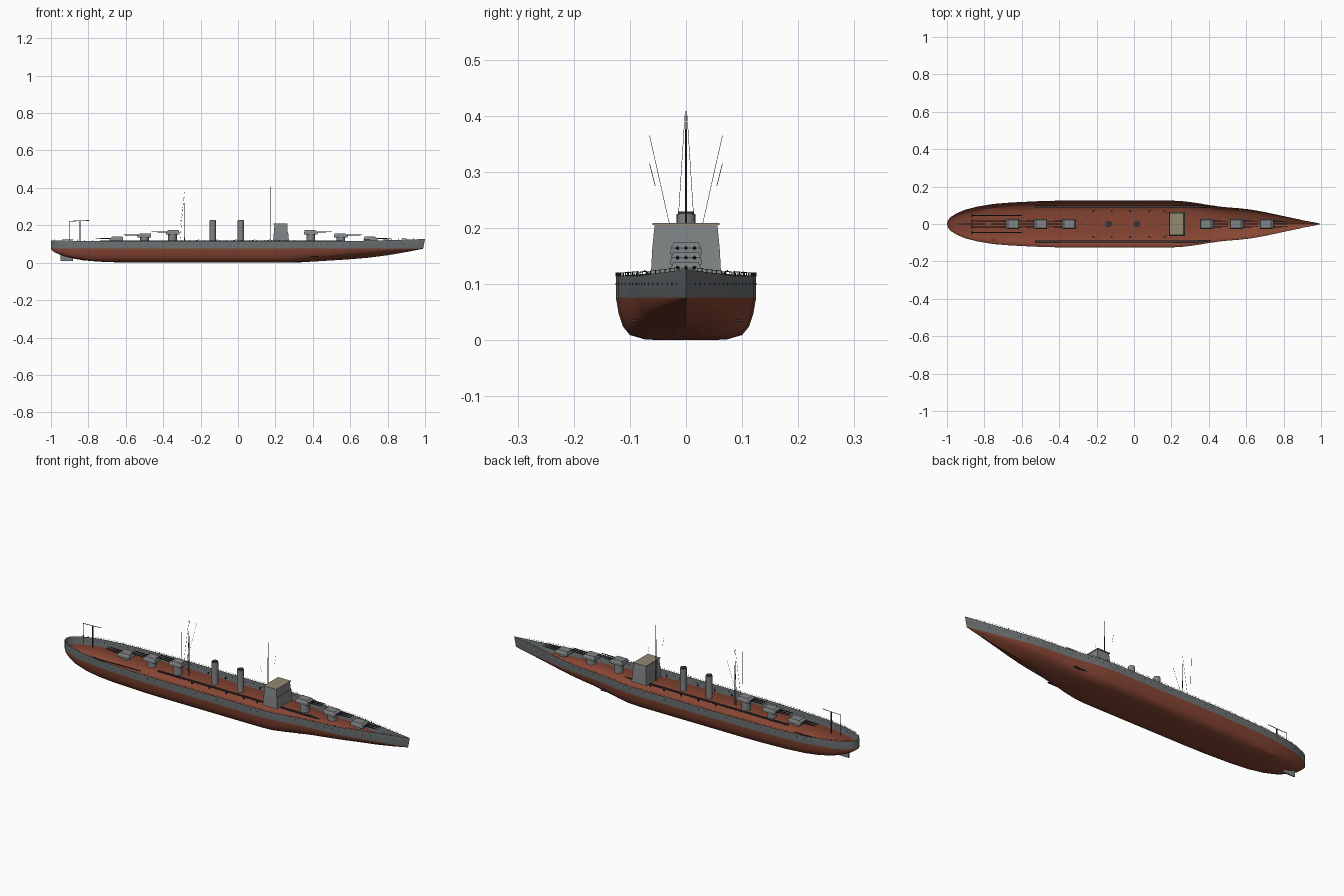
import bpy, bmesh, math
from mathutils import Vector, Matrix

if "Cube" in bpy.data.objects:
    bpy.data.objects.remove(bpy.data.objects["Cube"])


def mat(name, rgb):
    m = bpy.data.materials.new(name)
    m.diffuse_color = (*rgb, 1)
    m.use_nodes = True
    m.node_tree.nodes["Principled BSDF"].inputs["Base Color"].default_value = m.diffuse_color
    return m


RED = mat("hull_red", (0.24, 0.06, 0.033))
HULL = mat("hull_grey", (0.16, 0.175, 0.18))
GREY = mat("structure_grey", (0.22, 0.235, 0.24))
TAN = mat("deck_tan", (0.30, 0.25, 0.17))
DARK = mat("dark_metal", (0.035, 0.04, 0.045))


def finish(name, bm, mats, smooth=False):
    bmesh.ops.recalc_face_normals(bm, faces=bm.faces[:])
    me = bpy.data.meshes.new(name)
    bm.to_mesh(me)
    bm.free()
    ob = bpy.data.objects.new(name, me)
    bpy.context.collection.objects.link(ob)
    for m in mats:
        me.materials.append(m)
    if smooth:
        bpy.ops.object.select_all(action='DESELECT')
        ob.select_set(True)
        bpy.context.view_layer.objects.active = ob
        bpy.ops.object.shade_smooth_by_angle(angle=math.radians(35))
    return ob


def rod(bm, a, b, r, n=8, r2=None):
    a, b = Vector(a), Vector(b)
    d = b - a
    m = Matrix.Translation((a + b) / 2) @ d.to_track_quat('Z', 'Y').to_matrix().to_4x4()
    bmesh.ops.create_cone(bm, cap_ends=True, segments=n, radius1=r,
                          radius2=r if r2 is None else r2, depth=d.length, matrix=m)


def frustum(bm, c, z0, z1, h0, h1, shift=0.0):
    """Tapered box: half sizes h0 below and h1 above."""
    lo, hi = [], []
    for sx, sy in ((-1, -1), (1, -1), (1, 1), (-1, 1)):
        lo.append(bm.verts.new((c[0] + sx * h0[0], c[1] + sy * h0[1], z0)))
        hi.append(bm.verts.new((c[0] + shift + sx * h1[0], c[1] + sy * h1[1], z1)))
    bm.faces.new(lo[::-1])
    bm.faces.new(hi)
    for i in range(4):
        j = (i + 1) % 4
        bm.faces.new((lo[i], lo[j], hi[j], hi[i]))


# hull stations: x, half width, keel height
ST = [(-1, 0, .072), (-.995, .02, .066), (-.98, .037, .055), (-.95, .056, .042), (-.9, .077, .026),
      (-.83, .094, .013), (-.75, .107, .006), (-.65, .115, .002), (-.5, .122, 0), (-.38, .125, 0),
      (-.1, .125, 0), (.2, .125, 0), (.27, .121, 0), (.33, .113, .002), (.4, .101, .006),
      (.48, .09, .011), (.56, .084, .016), (.63, .076, .021), (.7, .063, .027), (.8, .042, .04),
      (.9, .02, .057), (.96, .008, .069), (.99, 0, .075)]
WL = .076


def half(x):
    for (x0, h0, _), (x1, h1, _) in zip(ST, ST[1:]):
        if x0 <= x <= x1:
            return h0 + (h1 - h0) * (x - x0) / (x1 - x0)
    return 0


def rim(x):
    return .115 + .012 * max(0, (x - .5) / .5) ** 1.5 + .004 * max(0, (-x - .7) / .3)


# open hull shell, red below the waterline and grey above
SEC = [(0, 0), (.3, 0), (.58, .015), (.8, .12), (.9, .32), (.96, .62), (1, 1)]
bm = bmesh.new()
rows = []
for x, h, k in ST:
    v = min(1, max(0, (x - .25) / .6)) * .75
    half_pts = [(h * fy, k + (WL - k) * (fz * (1 - v) + fy * v)) for fy, fz in SEC] + [(h, rim(x))]
    full = [(-y, z) for y, z in half_pts[:0:-1]] + half_pts
    rake = .01 * max(0, (x - .9) / .09)
    rows.append([bm.verts.new((x + rake * max(0, (z - WL) / .051), y, z)) for y, z in full])
for a, b in zip(rows, rows[1:]):
    for i in range(len(a) - 1):
        f = bm.faces.new((a[i], a[i + 1], b[i + 1], b[i]))
        f.material_index = int(i in (0, len(a) - 2))
bmesh.ops.remove_doubles(bm, verts=bm.verts[:], dist=1e-5)
finish("hull", bm, [RED, HULL], True)

# railings and portholes along both sides
rail, ports = bmesh.new(), bmesh.new()
xs = [-.98 + .04 * i for i in range(49)]
for s in (-1, 1):
    for i, x in enumerate(xs):
        p = Vector((x, s * half(x), rim(x)))
        rod(rail, p - Vector((0, 0, .002)), p + Vector((0, 0, .006)), .0008, 4)
        if i + 1 < len(xs):
            x2 = xs[i + 1]
            rod(rail, p + Vector((0, 0, .005)), (x2, s * half(x2), rim(x2) + .005), .0004, 4)
        if abs(x) < .94:
            q = Vector((x + .02, s * half(x + .02), .1))
            rod(ports, q - Vector((0, .001, 0)), q + Vector((0, .001, 0)), .002, 8)
finish("railings", rail, [DARK])
finish("portholes", ports, [DARK])

# triple gun turrets, stepped up towards the middle
base, house, guns = bmesh.new(), bmesh.new(), bmesh.new()
for x, z, d in ((.39, .152, 1), (.55, .135, 1), (.71, .117, 1),
                (-.35, .152, -1), (-.5, .135, -1), (-.65, .117, -1)):
    rod(base, (x, 0, .105), (x, 0, z + .003), .023, 20)
    frustum(house, (x, 0), z, z + .012, (.036, .028), (.036, .027))
    frustum(house, (x, 0), z + .012, z + .022, (.036, .027), (.028, .022), -d * .005)
    for y in (-.015, 0, .015):
        rod(guns, (x + d * .03, y, z + .012), (x + d * .112, y, z + .014), .0032, 8, .0018)
finish("barbettes", base, [GREY], True)
finish("turret_houses", house, [GREY])
finish("gun_barrels", guns, [DARK], True)

# bridge tower with tan roof
bm = bmesh.new()
frustum(bm, (.23, 0), .108, .165, (.043, .063), (.038, .06))
frustum(bm, (.229, 0), .165, .205, (.037, .06), (.034, .056))
finish("bridge_tower", bm, [GREY])
bm = bmesh.new()
frustum(bm, (.228, 0), .205, .209, (.037, .06), (.037, .06))
finish("bridge_roof", bm, [TAN])

# funnels with dark mouths
bm, cap = bmesh.new(), bmesh.new()
for x in (-.135, .015):
    rod(bm, (x, 0, .108), (x, 0, .225), .0165, 24)
    rod(cap, (x, 0, .222), (x, 0, .229), .0145, 24)
finish("funnels", bm, [GREY], True)
finish("funnel_mouths", cap, [DARK], True)

# masts, rigging and stern crane
bm = bmesh.new()
rod(bm, (.175, 0, .11), (.175, 0, .408), .0025, 8, .0012)
rod(bm, (-.285, 0, .11), (-.285, 0, .32), .0025, 8, .0015)
rod(bm, (-.845, 0, .11), (-.845, 0, .222), .003, 8)
rod(bm, (-.9, 0, .222), (-.795, 0, .226), .0016, 6)
rod(bm, (-.9, 0, .11), (-.9, 0, .222), .0008, 6)
finish("masts", bm, [DARK], True)
bm = bmesh.new()
for s in (-1, 1):
    rod(bm, (-.31, s * .028, .2), (-.285, s * .065, .365), .0005, 4)
    rod(bm, (.175, s * .055, .275), (.175, s * .065, .315), .0005, 4)
    rod(bm, (-.31, s * .02, .12), (-.285, s * .002, .4), .0005, 4)
finish("rigging", bm, [DARK])

# light guns on both sides
bm = bmesh.new()
for s in (-1, 1):
    for x in (-.22, -.12, -.02, .08, .16):
        rod(bm, (x, s * .068, .112), (x, s * .068, .121), .004, 8)
        rod(bm, (x, s * .068, .12), (x + .012, s * .074, .124), .001, 6)
finish("light_guns", bm, [DARK])

# bilge keels, propeller shafts, propellers and rudder
bm = bmesh.new()
for s in (-1, 1):
    frustum(bm, (-.05, s * .093), .033, .037, (.48, .005), (.48, .005))
finish("bilge_keels", bm, [DARK])
bm = bmesh.new()
for y in (-.046, -.016, .016, .046):
    rod(bm, (-.87, y, .03), (-.6, y, .035), .0028, 8)
    for k in range(3):
        a = k * math.tau / 3
        rod(bm, (-.868, y, .03), (-.866, y + .009 * math.sin(a), .03 + .009 * math.cos(a)), .002, 6)
finish("propeller_shafts", bm, [DARK])
bm = bmesh.new()
frustum(bm, (-.915, 0), .01, .06, (.034, .003), (.034, .003))
finish("rudder", bm, [GREY])
